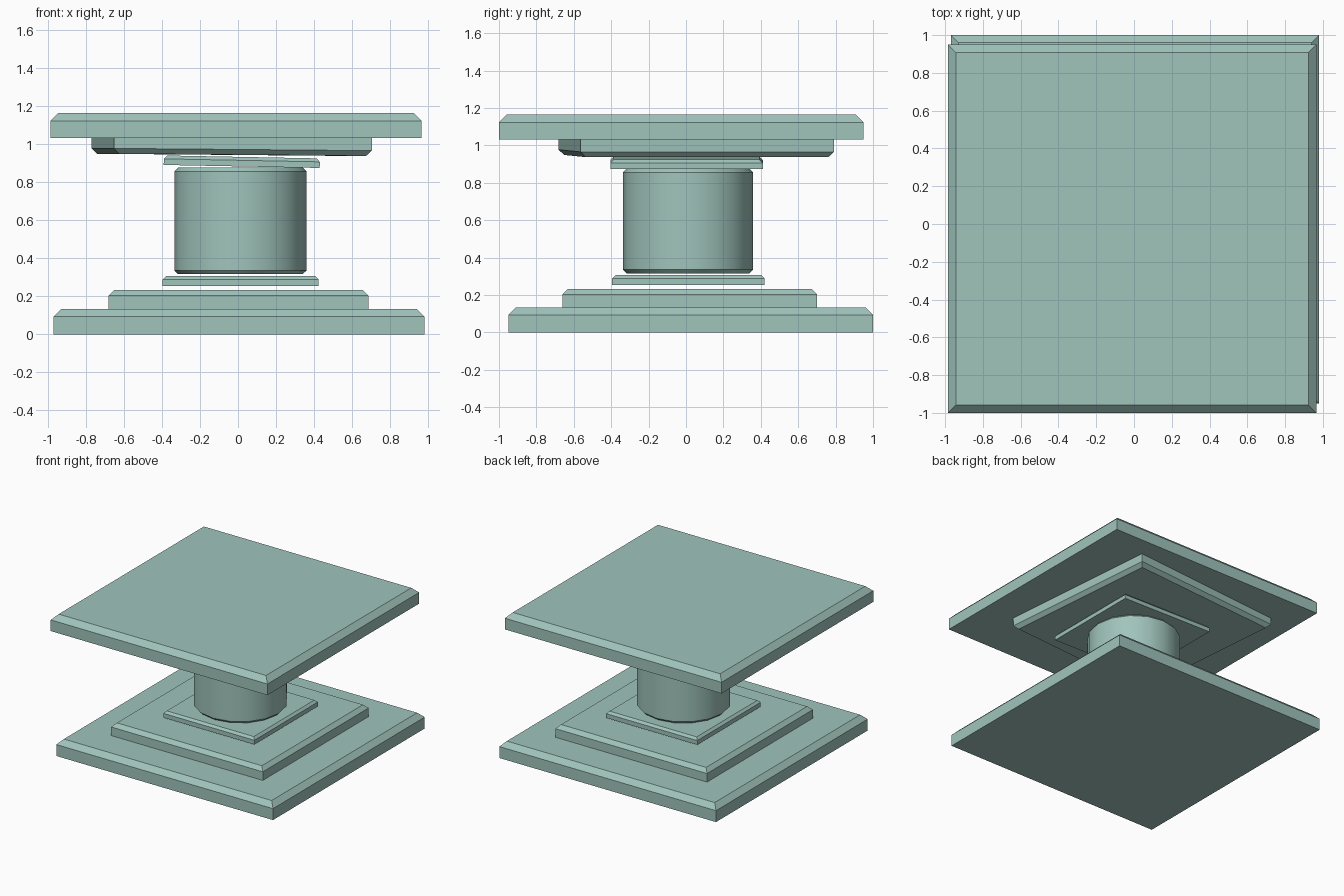
import bpy
import bmesh
from math import radians
from mathutils import Euler, Matrix

default = bpy.data.objects.get("Cube")
if default:
    bpy.data.objects.remove(default, do_unlink=True)

stone = bpy.data.materials.new("pale_teal")
stone.use_nodes = True
colour = (0.35, 0.55, 0.50, 1)
stone.diffuse_color = colour
stone.node_tree.nodes["Principled BSDF"].inputs["Base Color"].default_value = colour


def finish(name, bm, centre, tilt=(0, 0, 0)):
    mesh = bpy.data.meshes.new(name)
    bm.to_mesh(mesh)
    bm.free()
    mesh.materials.append(stone)
    obj = bpy.data.objects.new(name, mesh)
    obj.location = centre
    obj.rotation_euler = Euler([radians(a) for a in tilt])
    bpy.context.collection.objects.link(obj)
    return obj


def slab(name, centre, size, chamfer, side=1, tilt=(0, 0, 0)):
    """Box with the rim of its upper (side=1) or lower (side=-1) face chamfered."""
    bm = bmesh.new()
    bmesh.ops.create_cube(bm, size=1, matrix=Matrix.Diagonal((*size, 1)))
    rim = [e for e in bm.edges if all(v.co.z * side > 0 for v in e.verts)]
    bmesh.ops.bevel(bm, geom=rim, offset=chamfer, segments=1, affect='EDGES')
    return finish(name, bm, centre, tilt)


# Stepped base
slab("base_plate", (0.005, 0.025, 0.0665), (1.95, 1.95, 0.133), 0.04)
slab("base_step", (0.003, 0.02, 0.183), (1.365, 1.36, 0.1), 0.03)
slab("lower_collar", (0.014, 0.013, 0.28), (0.82, 0.815, 0.053), 0.018)

# Round shaft with chamfered ends
height = 0.56
bm = bmesh.new()
bmesh.ops.create_cone(bm, cap_ends=True, segments=16, radius1=0.348,
                      radius2=0.348, depth=height)
rims = [e for e in bm.edges if abs(e.verts[0].co.z - e.verts[1].co.z) < 0.01]
bmesh.ops.bevel(bm, geom=rims, offset=0.02, segments=1, affect='EDGES')
shaft = finish("shaft", bm, (0.013, 0.011, 0.316 + height / 2))
bpy.context.view_layer.objects.active = shaft
shaft.select_set(True)
bpy.ops.object.shade_smooth_by_angle(angle=radians(30))
shaft.select_set(False)

# Capital, with its loose stones slightly shifted and tilted
slab("upper_collar", (0.02, 0.003, 0.907), (0.82, 0.815, 0.05), 0.018,
     tilt=(0, 1.1, 0))
slab("capital_step", (-0.033, 0.055, 0.993), (1.36, 1.36, 0.1), 0.028, -1,
     tilt=(0, 0.5, 5))
slab("top_plate", (-0.01, -0.025, 1.0975), (1.95, 1.95, 0.133), 0.042)
